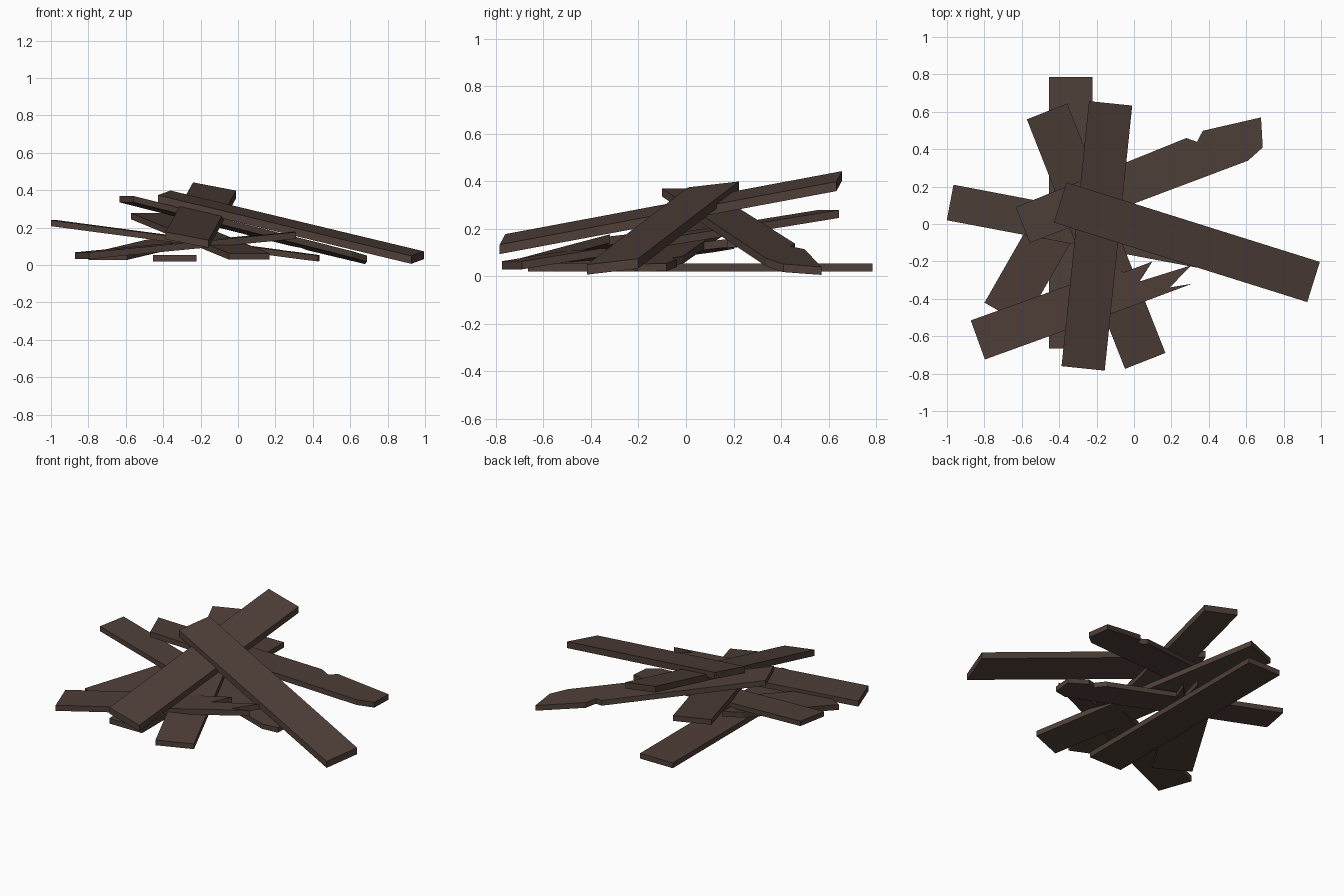
import bpy, bmesh
from mathutils import Vector

if "Cube" in bpy.data.objects:
    bpy.data.objects.remove(bpy.data.objects["Cube"])

wood = bpy.data.materials.new("dark_brown_wood")
wood.diffuse_color = (0.078, 0.050, 0.040, 1)
wood.use_nodes = True
wood.node_tree.nodes["Principled BSDF"].inputs["Base Color"].default_value = wood.diffuse_color


def plank(name, start, end, width, thick=0.036, roll=0.0, broken=None):
    """Board between two centre points; roll = rise per unit of width.
    broken = outline of the far end as (distance along, offset to the left)."""
    p0, p1 = Vector(start), Vector(end)
    flat = Vector((p1.x - p0.x, p1.y - p0.y))
    length = flat.length
    u = flat / length
    w = Vector((-u.y, u.x))
    slope = (p1.z - p0.z) / length
    h = width / 2
    far = broken or [(length, h), (length, -h)]
    outline = [(0, -h), (0, h)] + far
    bm = bmesh.new()
    verts = []
    for s, t in outline:
        q = u * s + w * t
        verts.append(bm.verts.new((p0.x + q.x, p0.y + q.y,
                                   p0.z + slope * s + roll * t - thick / 2)))
    face = bm.faces.new(verts)
    ext = bmesh.ops.extrude_face_region(bm, geom=[face])
    top = [g for g in ext["geom"] if isinstance(g, bmesh.types.BMVert)]
    bmesh.ops.translate(bm, verts=top, vec=(0, 0, thick))
    bmesh.ops.recalc_face_normals(bm, faces=bm.faces)
    # split jagged outlines cleanly
    bmesh.ops.triangulate(bm, faces=[f for f in bm.faces if len(f.verts) > 4])
    me = bpy.data.meshes.new(name)
    bm.to_mesh(me)
    bm.free()
    me.materials.append(wood)
    ob = bpy.data.objects.new(name, me)
    bpy.context.collection.objects.link(ob)
    return ob


# Whole planks
plank("top_plank", (-0.395, 0.115, 0.365), (0.96, -0.31, 0.04), 0.225, 0.042, 0.11)
plank("upper_long_plank", (-0.272, -0.772, 0.135), (-0.125, 0.645, 0.40), 0.232, 0.04, 0.19)
plank("ground_plank", (-0.338, -0.665, 0.036), (-0.338, 0.785, 0.036), 0.234, 0.034)
plank("leaning_plank", (0.06, -0.732, 0.046), (-0.465, 0.602, 0.262), 0.232, 0.034)

# Snapped planks
plank("left_broken_plank", (-0.983, 0.115, 0.224), (0.44, -0.155, 0.035), 0.193, 0.032,
      broken=[(1.19, 0.096), (1.25, 0.06), (1.30, 0.09), (1.43, 0.07),
              (1.445, -0.05), (1.36, -0.096)])
plank("right_broken_plank", (-0.595, -0.005, 0.352), (0.69, 0.499, 0.026), 0.205, 0.034,
      broken=[(0.984, 0.113), (1.03, 0.073), (1.08, 0.117), (1.396, 0.07),
              (1.346, -0.083), (1.247, -0.12)])
plank("splintered_front_plank", (-0.835, -0.62, 0.05), (0.293, -0.212, 0.16), 0.222, 0.036,
      broken=[(0.80, 0.11), (0.86, 0.075), (1.02, 0.077), (0.92, 0.0), (1.21, -0.013),
              (1.06, -0.085), (1.18, -0.107), (0.74, -0.111)])
plank("splintered_left_plank", (-0.695, -0.48, 0.045), (-0.295, 0.22, 0.14), 0.24, 0.034,
      broken=[(0.62, 0.12), (0.74, 0.08), (0.66, 0.03), (0.84, 0.0),
              (0.70, -0.05), (0.80, -0.08), (0.60, -0.12)])
